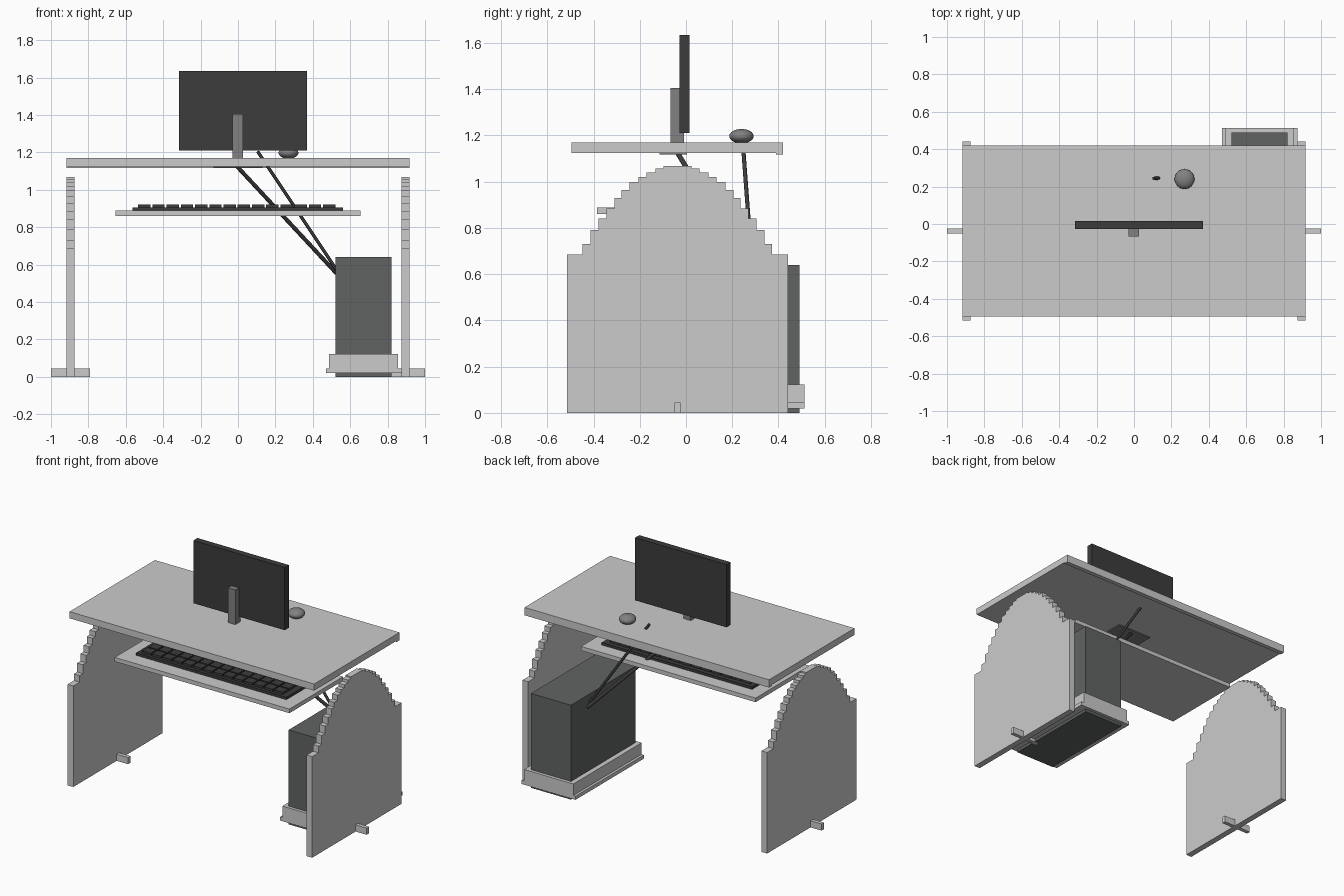
import bpy, bmesh, math
from mathutils import Vector

if "Cube" in bpy.data.objects:
    bpy.data.objects.remove(bpy.data.objects["Cube"])


def material(name, v):
    m = bpy.data.materials.new(name)
    m.diffuse_color = (*v, 1)
    m.use_nodes = True
    m.node_tree.nodes["Principled BSDF"].inputs["Base Color"].default_value = m.diffuse_color
    return m


BLACK = material("black_plastic", (0.045, 0.045, 0.045))
DARK = material("dark_case", (0.12, 0.125, 0.125))
MID = material("grey_plastic", (0.22, 0.22, 0.22))


def finish(name, bm, mat=None):
    bmesh.ops.recalc_face_normals(bm, faces=bm.faces)
    me = bpy.data.meshes.new(name)
    bm.to_mesh(me)
    bm.free()
    ob = bpy.data.objects.new(name, me)
    bpy.context.collection.objects.link(ob)
    if mat:
        me.materials.append(mat)
    return ob


def add_box(bm, x, y, z):
    verts = bmesh.ops.create_cube(bm, size=1)["verts"]
    for v in verts:
        v.co = Vector([a + (b - a) * (c + 0.5) for (a, b), c in zip((x, y, z), v.co)])


def boxes(name, ranges, mat=None):
    bm = bmesh.new()
    for r in ranges:
        add_box(bm, *r)
    return finish(name, bm, mat)


def box(name, x, y, z, mat=None):
    return boxes(name, [(x, y, z)], mat)


# Desk top with a thin lip under the back edge, and cable plate
box("desk_top", (-0.917, 0.917), (-0.495, 0.42), (1.125, 1.17))
box("back_lip", (-0.917, 0.917), (0.39, 0.42), (1.117, 1.125))

# Side panels with stepped arch tops: (half width, height) of each step
STEPS = [(0.478, 0.685), (0.410, 0.73), (0.376, 0.79), (0.341, 0.84),
         (0.307, 0.885), (0.272, 0.93), (0.242, 0.963), (0.207, 0.998),
         (0.168, 1.02), (0.134, 1.04), (0.095, 1.058), (0.06, 1.067)]
MIDY = -0.037
half = [(STEPS[0][0], 0)]
for i, (w, h) in enumerate(STEPS):
    half.append((w, h))
    if i + 1 < len(STEPS):
        half.append((STEPS[i + 1][0], h))
outline = half + [(-w, h) for w, h in reversed(half)]
for side, s in (("left", -1), ("right", 1)):
    bm = bmesh.new()
    face = bm.faces.new([bm.verts.new((s * 0.875, MIDY + w, h)) for w, h in outline])
    ext = bmesh.ops.extrude_face_region(bm, geom=[face])
    moved = [g for g in ext["geom"] if isinstance(g, bmesh.types.BMVert)]
    bmesh.ops.translate(bm, verts=moved, vec=(s * 0.042, 0, 0))
    finish(side + "_panel", bm)
    # Small crosswise foot
    box(side + "_foot", sorted((s * 0.79, s * 1.0)), (-0.05, -0.024), (0, 0.045))

# Keyboard tray and keyboard
box("keyboard_tray", (-0.655, 0.655), (-0.385, 0.19), (0.86, 0.888))
box("keyboard_base", (-0.565, 0.562), (-0.285, 0.10), (0.888, 0.905), BLACK)
COLS, ROWS = 14, 5
px, py = 1.065 / COLS, 0.345 / ROWS
boxes("keys", [((-0.534 + c * px, -0.534 + c * px + px * 0.87),
                (-0.265 + r * py, -0.265 + r * py + py * 0.86),
                (0.905, 0.92)) for c in range(COLS) for r in range(ROWS)], BLACK)

# Monitor, stand and clamp plate under the desk
box("monitor", (-0.315, 0.37), (-0.028, 0.016), (1.21, 1.635), BLACK)
box("monitor_stand", (-0.03, 0.026), (-0.066, -0.028), (1.17, 1.405), MID)
box("stand_neck", (-0.03, 0.026), (-0.066, -0.008), (1.17, 1.21), MID)
box("clamp_plate", (-0.13, 0.13), (-0.115, 0.005), (1.118, 1.125), MID)

# Mouse
bm = bmesh.new()
bmesh.ops.create_uvsphere(bm, u_segments=32, v_segments=16, radius=1)
for f in bm.faces:
    f.smooth = True
for v in bm.verts:
    v.co = Vector((0.27 + v.co.x * 0.053, 0.24 + v.co.y * 0.053, 1.197 + v.co.z * 0.031))
finish("mouse", bm, MID)

# Computer case standing in its holder
box("computer_case", (0.52, 0.82), (-0.2, 0.49), (0, 0.64), DARK)
boxes("holder_walls", [((0.487, 0.52), (-0.22, 0.512), (0.02, 0.123)),
                       ((0.82, 0.855), (-0.22, 0.512), (0.02, 0.123)),
                       ((0.52, 0.82), (-0.22, -0.2), (0.02, 0.123)),
                       ((0.52, 0.82), (0.49, 0.512), (0.02, 0.123))])
boxes("holder_rails", [((0.47, 0.487), (-0.22, 0.512), (0.02, 0.045)),
                       ((0.855, 0.875), (-0.22, 0.512), (0.02, 0.045))])


# Cables running from the desk to the case
def cable(name, a, b, r):
    a, b = Vector(a), Vector(b)
    bm = bmesh.new()
    bmesh.ops.create_cone(bm, cap_ends=True, segments=12, radius1=r, radius2=r,
                          depth=(b - a).length)
    d = b - a
    bmesh.ops.rotate(bm, verts=bm.verts, matrix=d.to_track_quat('Z', 'Y').to_matrix())
    bmesh.ops.translate(bm, verts=bm.verts, vec=(a + b) / 2)
    for f in bm.faces:
        f.smooth = len(f.verts) == 4
    finish(name, bm, BLACK)


cable("monitor_cable", (-0.01, -0.04, 1.13), (0.525, 0.31, 0.555), 0.011)
cable("mouse_cable", (0.105, 0.243, 1.205), (0.525, 0.29, 0.575), 0.009)
